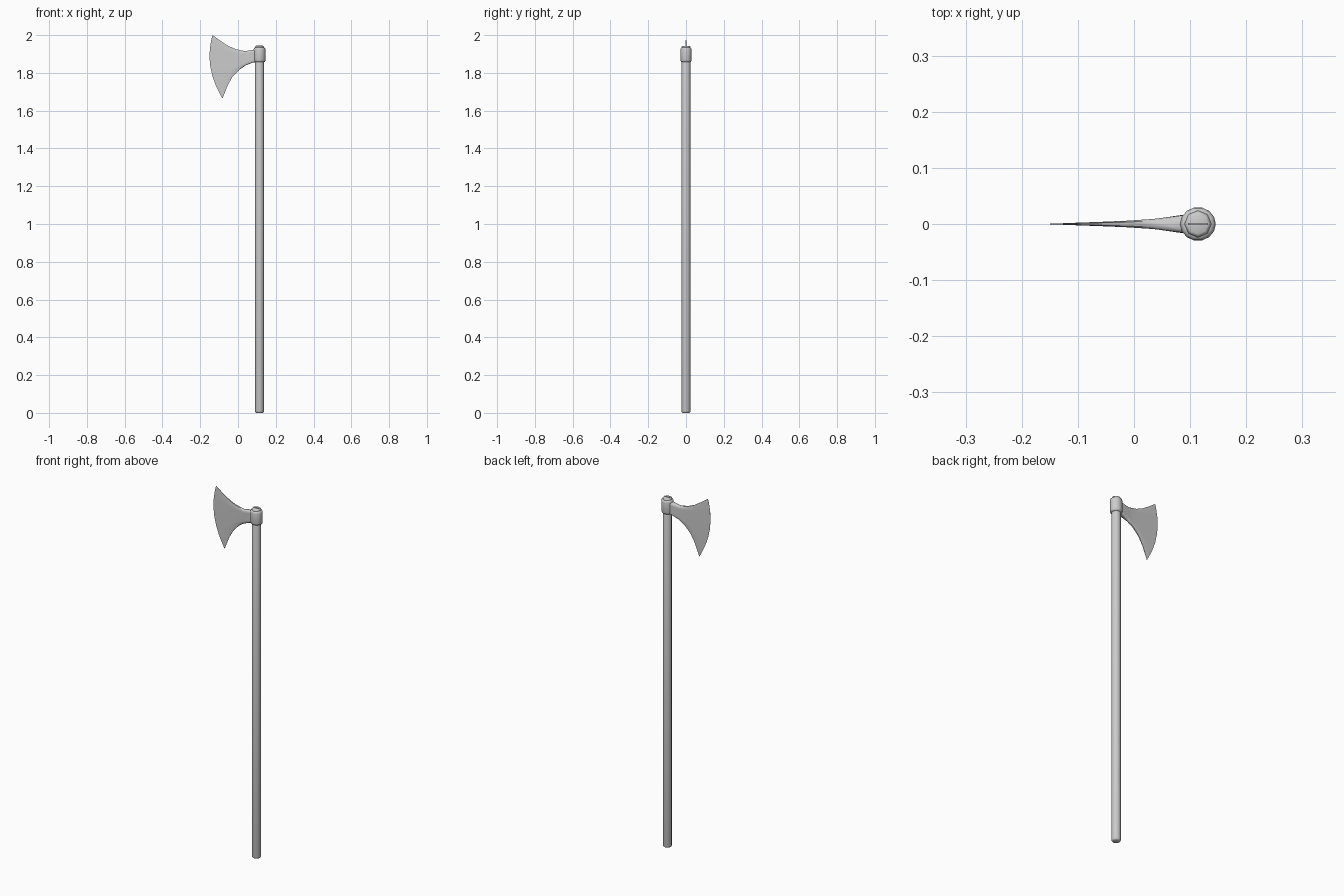
import bpy, bmesh, math

if "Cube" in bpy.data.objects:
    bpy.data.objects.remove(bpy.data.objects["Cube"])

CX = 0.114  # shaft axis


def make(name, verts, faces, angle):
    me = bpy.data.meshes.new(name)
    me.from_pydata(verts, [], faces)
    bm = bmesh.new()
    bm.from_mesh(me)
    bmesh.ops.recalc_face_normals(bm, faces=bm.faces)
    bm.to_mesh(me)
    bm.free()
    ob = bpy.data.objects.new(name, me)
    bpy.context.collection.objects.link(ob)
    bpy.ops.object.select_all(action='DESELECT')
    ob.select_set(True)
    bpy.context.view_layer.objects.active = ob
    bpy.ops.object.shade_smooth_by_angle(angle=math.radians(angle))
    return ob


def loft(name, rings, angle):
    """Skin closed rings of equal length and cap both ends."""
    n = len(rings[0])
    verts = [p for r in rings for p in r]
    faces = [(i * n + j, i * n + (j + 1) % n, (i + 1) * n + (j + 1) % n, (i + 1) * n + j)
             for i in range(len(rings) - 1) for j in range(n)]
    faces += [tuple(range(n)), tuple(range(len(verts) - n, len(verts)))]
    return make(name, verts, faces, angle)


def lathe(name, profile, sides, angle, sx=1.0):
    rings = [[(CX + sx * r * math.cos(2 * math.pi * k / sides),
               r * math.sin(2 * math.pi * k / sides), z) for k in range(sides)]
             for r, z in profile]
    return loft(name, rings, angle)


# Octagonal shaft with chamfered ends
lathe("shaft", [(0.018, 0), (0.022, 0.003), (0.024, 0.01),
                (0.024, 1.935), (0.022, 1.941), (0.018, 1.943)], 8, 50)

# Rounded eye collar around the shaft
lathe("eye_collar", [(0.023, 1.857), (0.028, 1.860), (0.030, 1.868),
                     (0.030, 1.922), (0.028, 1.931), (0.023, 1.934)], 14, 50, 1.06)

# Thin wedge driven into the shaft top
bpy.ops.mesh.primitive_cube_add(size=1, location=(CX, 0, 1.938))
wedge = bpy.context.object
wedge.name = "wedge"
wedge.scale = (0.036, 0.004, 0.016)

# Blade: rows from neck to cutting edge (top x, z, bottom x, z, half thickness, bow)
rows = [(0.100, 1.925, 0.100, 1.858, 0.0170, 0),
        (0.087, 1.923, 0.080, 1.855, 0.0155, 0),
        (0.035, 1.915, 0.040, 1.839, 0.0090, 0.002),
        (-0.013, 1.926, 0.005, 1.815, 0.0058, 0.006),
        (-0.050, 1.942, -0.030, 1.778, 0.0040, 0.014),
        (-0.095, 1.971, -0.055, 1.733, 0.0022, 0.026),
        (-0.135, 2.000, -0.082, 1.664, 0.0004, 0.038)]
cols = [0, 0.07, 0.2, 0.35, 0.5, 0.65, 0.8, 0.93, 1]
rings = []
for tx, tz, bx, bz, h, bow in rows:
    side = [(tx + (bx - tx) * v - 4 * bow * v * (1 - v),
             h * (0.6 if v in (0, 1) else 1),
             tz + (bz - tz) * v) for v in cols]
    rings.append(side + [(x, -y, z) for x, y, z in reversed(side)])
loft("axe_blade", rings, 50)
